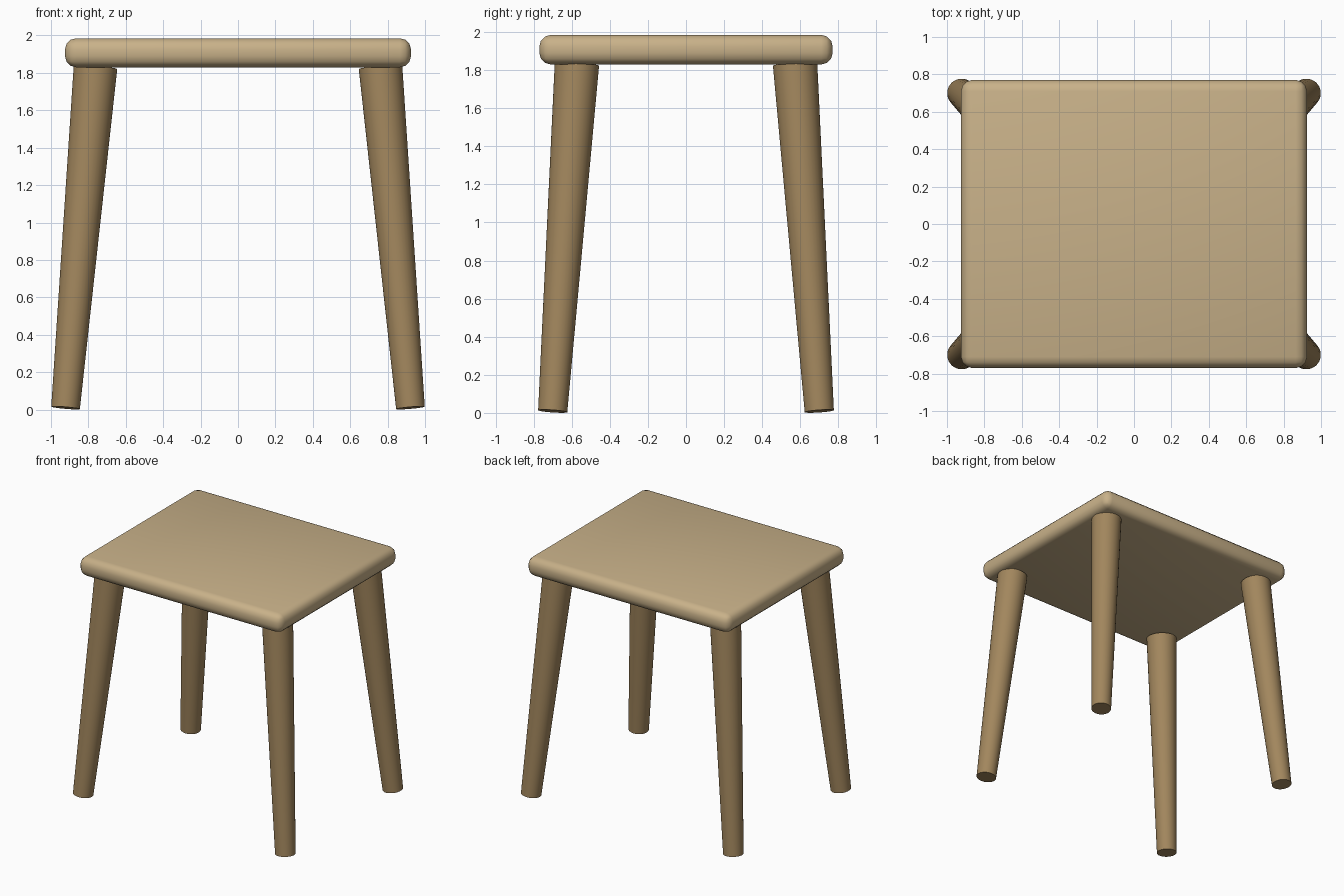
import bpy
from math import radians
from mathutils import Vector

cube = bpy.data.objects.get("Cube")
if cube:
    bpy.data.objects.remove(cube, do_unlink=True)


def make_material(name, rgb):
    mat = bpy.data.materials.new(name)
    mat.use_nodes = True
    colour = (*rgb, 1.0)
    mat.diffuse_color = colour
    mat.node_tree.nodes["Principled BSDF"].inputs["Base Color"].default_value = colour
    return mat


light_wood = make_material("light wood", (0.58, 0.44, 0.25))
dark_wood = make_material("dark wood", (0.36, 0.24, 0.11))


def finish(obj, name, mat):
    obj.name = name
    obj.data.materials.append(mat)
    bpy.ops.object.shade_smooth_by_angle(angle=radians(40))


# Seat: a slab with rounded edges
SEAT_BOTTOM, SEAT_TOP = 1.83, 1.985
bpy.ops.mesh.primitive_cube_add(size=1, location=(0, 0, (SEAT_BOTTOM + SEAT_TOP) / 2))
seat = bpy.context.object
seat.scale = (1.85, 1.54, SEAT_TOP - SEAT_BOTTOM)
bpy.ops.object.transform_apply(location=False, rotation=False, scale=True)
bevel = seat.modifiers.new("rounded edges", "BEVEL")
bevel.width = 0.06
bevel.segments = 3
bpy.ops.object.modifier_apply(modifier=bevel.name)
finish(seat, "seat", light_wood)

# Legs: tapered round posts splayed towards the corners
for side, sx in (("left", 1), ("right", -1)):
    for end, sy in (("front", -1), ("back", 1)):
        foot = Vector((0.922 * sx, 0.70 * sy, 0.009))
        head = Vector((0.762 * sx, 0.573 * sy, 1.83))
        axis = head - foot
        bpy.ops.mesh.primitive_cone_add(
            vertices=32, radius1=0.077, radius2=0.117, depth=axis.length,
            location=(foot + head) / 2,
            rotation=axis.to_track_quat("Z", "Y").to_euler())
        finish(bpy.context.object, f"{end}_{side}_leg", dark_wood)
